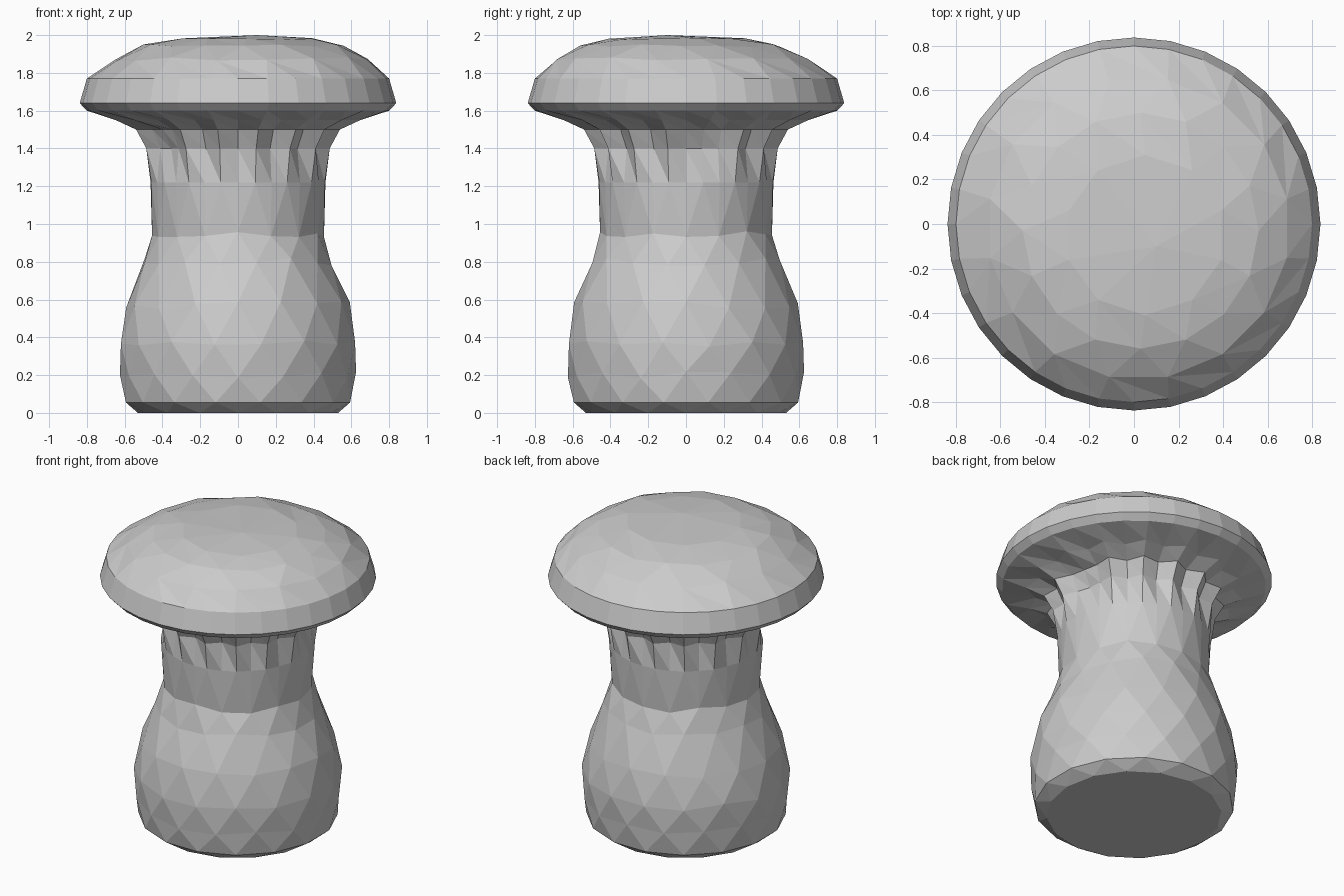
import bpy, bmesh, math, random

if "Cube" in bpy.data.objects:
    bpy.data.objects.remove(bpy.data.objects["Cube"])

random.seed(4)
TAU = math.tau


def ring(bm, n, r, z, stagger=0.0, groove=0.0, jitter=0.0, centre=(0, 0), deep=()):
    """Circle of n points; every even point can be pulled inwards as a groove."""
    pts = []
    for i in range(n):
        a = TAU * (i + stagger) / n
        rr = r - (groove if i % 2 == 0 else 0)
        if i in deep:
            rr -= 0.07
        zz = z + random.uniform(-jitter, jitter)
        v = bm.verts.new((centre[0] + rr * math.cos(a), centre[1] + rr * math.sin(a), zz))
        pts.append(((i + stagger) / n, v))
    return pts


def bridge(bm, low, high):
    """Triangle band between two rings that may have different counts."""
    n, m = len(low), len(high)
    i = j = 0
    ang = lambda pts, k: pts[k % len(pts)][0] + k // len(pts)
    while i < n or j < m:
        a, b = low[i % n][1], high[j % m][1]
        if j >= m or (i < n and ang(low, i + 1) <= ang(high, j + 1)):
            bm.faces.new((a, low[(i + 1) % n][1], b))
            i += 1
        else:
            bm.faces.new((a, high[(j + 1) % m][1], b))
            j += 1


def build(name, specs, close_bottom=False, tip=None):
    bm = bmesh.new()
    rings = [ring(bm, **s) for s in specs]
    for lo, hi in zip(rings, rings[1:]):
        bridge(bm, lo, hi)
    if close_bottom:
        bm.faces.new([v for _, v in reversed(rings[0])])
    if tip:
        t, top = bm.verts.new(tip), rings[-1]
        for k in range(len(top)):
            bm.faces.new((top[k][1], top[(k + 1) % len(top)][1], t))
    bmesh.ops.recalc_face_normals(bm, faces=bm.faces)
    mesh = bpy.data.meshes.new(name)
    bm.to_mesh(mesh)
    bm.free()
    ob = bpy.data.objects.new(name, mesh)
    bpy.context.collection.objects.link(ob)
    return ob


# Stem: bulging foot, narrow neck, then folds flaring into the cap underside
chips = (1, 19)
build("stem", [
    dict(n=16, r=0.53, z=0.0),
    dict(n=16, r=0.605, z=0.055, stagger=0.5),
    dict(n=16, r=0.625, z=0.20, jitter=0.02),
    dict(n=16, r=0.632, z=0.37, stagger=0.5, jitter=0.02),
    dict(n=16, r=0.592, z=0.57, jitter=0.02),
    dict(n=16, r=0.505, z=0.80, stagger=0.5, jitter=0.02),
    dict(n=16, r=0.455, z=0.95, jitter=0.02),
    dict(n=32, r=0.468, z=1.22, groove=0.005),
    dict(n=32, r=0.495, z=1.40, groove=0.05, deep=chips),
    dict(n=32, r=0.55, z=1.50, groove=0.06, deep=chips),
    dict(n=32, r=0.66, z=1.55, groove=0.06),
    dict(n=32, r=0.80, z=1.60),
], close_bottom=True)

# Cap: sharp rim and a dome that leans slightly to the front right
build("cap", [
    dict(n=32, r=0.80, z=1.60),
    dict(n=32, r=0.838, z=1.64),
    dict(n=32, r=0.80, z=1.77),
    dict(n=16, r=0.68, z=1.872, stagger=0.5, jitter=0.012, centre=(0.02, -0.02)),
    dict(n=16, r=0.53, z=1.945, jitter=0.008, centre=(0.03, -0.03)),
    dict(n=10, r=0.36, z=1.98, stagger=0.5, jitter=0.004, centre=(0.05, -0.05)),
], tip=(0.1, -0.1, 2.0))
